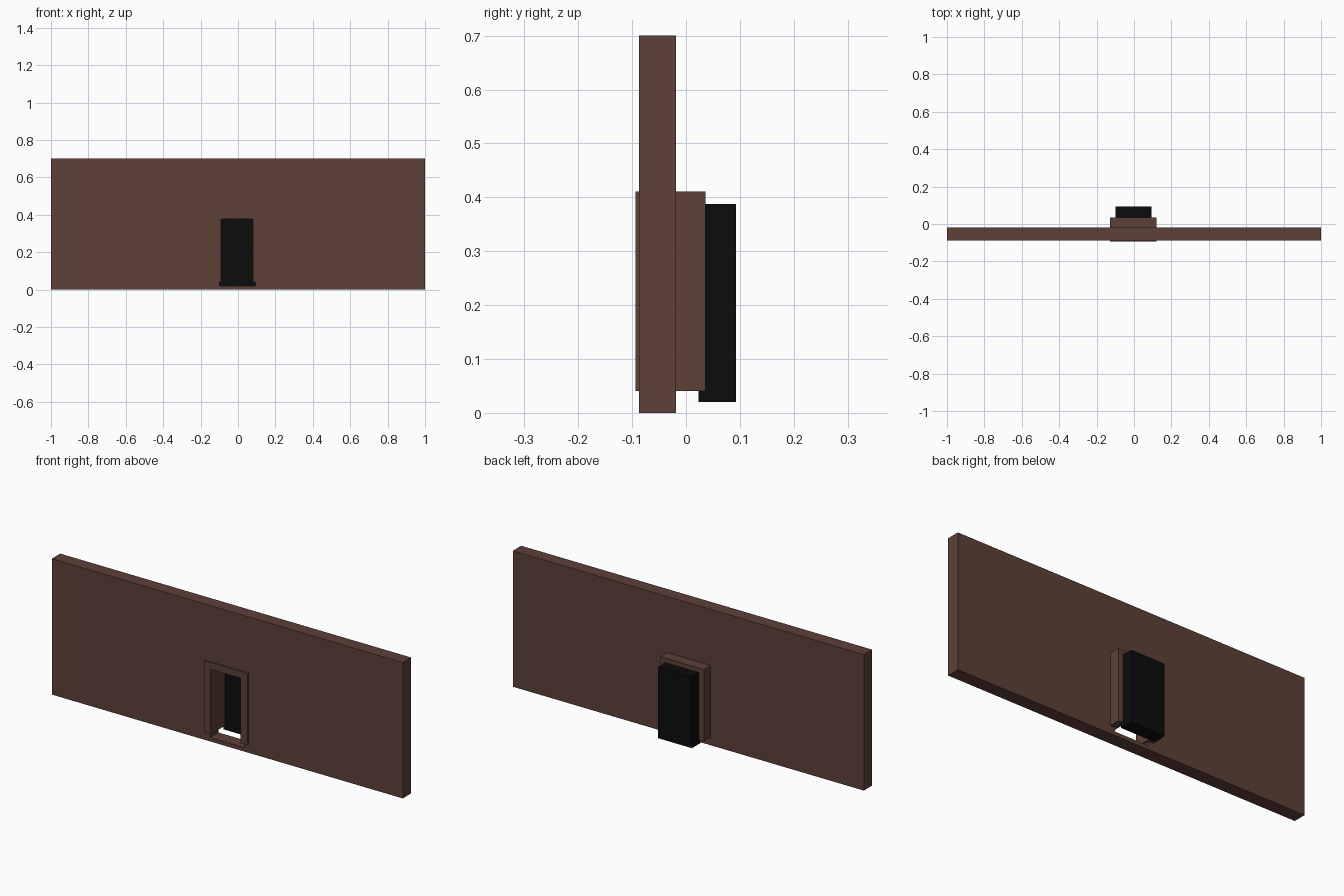
import bpy, bmesh

if "Cube" in bpy.data.objects:
    bpy.data.objects.remove(bpy.data.objects["Cube"])


def material(name, rgb):
    m = bpy.data.materials.new(name)
    m.diffuse_color = (*rgb, 1)
    m.use_nodes = True
    m.node_tree.nodes["Principled BSDF"].inputs["Base Color"].default_value = m.diffuse_color
    return m


brown = material("brown", (0.110, 0.052, 0.038))
black = material("black", (0.0037, 0.0037, 0.0037))


def panel(name, xs, zs, y0, y1, mat, hole=None):
    """Upright slab made from a grid of cells, leaving one cell open."""
    bm = bmesh.new()
    v = [[bm.verts.new((x, y0, z)) for z in zs] for x in xs]
    for i in range(len(xs) - 1):
        for j in range(len(zs) - 1):
            if (i, j) != hole:
                bm.faces.new((v[i][j], v[i + 1][j], v[i + 1][j + 1], v[i][j + 1]))
    ext = bmesh.ops.extrude_face_region(bm, geom=bm.faces[:], use_keep_orig=True)
    moved = [g for g in ext["geom"] if isinstance(g, bmesh.types.BMVert)]
    bmesh.ops.translate(bm, verts=moved, vec=(0, y1 - y0, 0))
    bmesh.ops.recalc_face_normals(bm, faces=bm.faces[:])
    me = bpy.data.meshes.new(name)
    bm.to_mesh(me)
    bm.free()
    me.materials.append(mat)
    ob = bpy.data.objects.new(name, me)
    bpy.context.collection.objects.link(ob)
    return ob


# Wall with a doorway cut through it, leaving a low sill
panel("wall", (-1, -0.099, 0.094, 1), (0, 0.02, 0.388, 0.70),
      -0.087, -0.019, brown, hole=(1, 1))
# Door surround: two jambs and a lintel, open at the bottom
panel("door_frame", (-0.127, -0.09, 0.081, 0.121), (0.041, 0.376, 0.411),
      -0.094, 0.036, brown, hole=(1, 0))
# Door slab behind the surround
panel("door", (-0.099, 0.094), (0.02, 0.388), 0.023, 0.093, black)
